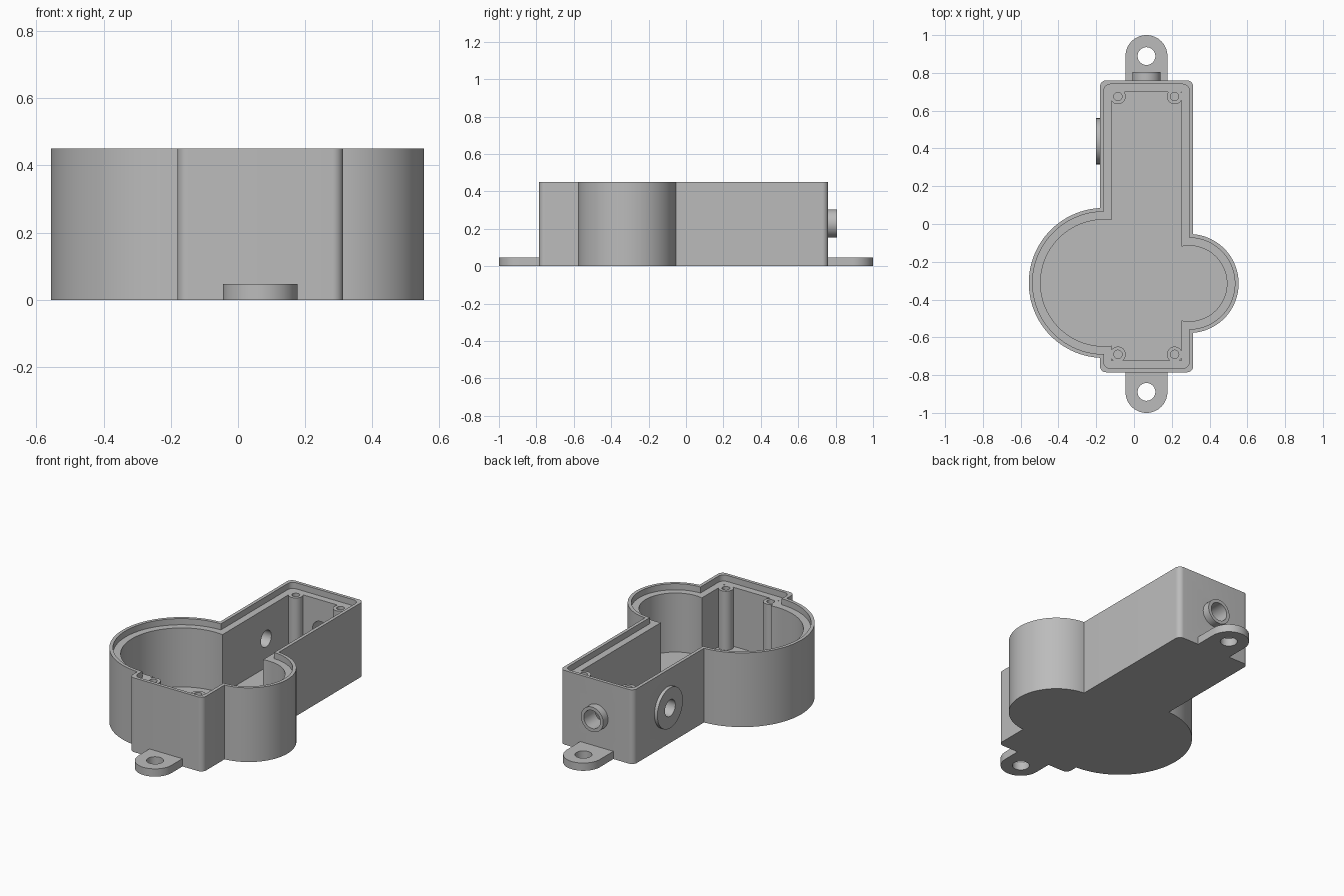
import bpy
import bmesh
from math import cos, sin, pi, radians
from mathutils import Matrix, Vector

if "Cube" in bpy.data.objects:
    bpy.data.objects.remove(bpy.data.objects["Cube"], do_unlink=True)

grey = bpy.data.materials.new("plain grey")
grey.use_nodes = True
grey.diffuse_color = (0.5, 0.5, 0.5, 1)
grey.node_tree.nodes["Principled BSDF"].inputs["Base Color"].default_value = (0.5, 0.5, 0.5, 1)

HEIGHT, FLOOR, LEDGE = 0.45, 0.055, 0.413
X0, X1, Y0, Y1 = -0.18, 0.313, -0.785, 0.76
WALL, LIP = 0.062, 0.02
BIG = (-0.16, -0.312, 0.397)
SMALL = (0.292, -0.315, 0.262)
MID_X = 0.066
PORT_Z = 0.228


def arc(x, y, r, start, end, n):
    return [(x + r * cos(radians(start + (end - start) * i / n)),
             y + r * sin(radians(start + (end - start) * i / n))) for i in range(n + 1)]


def circle(x, y, r, n=96):
    return arc(x, y, r, 0, 360, n)[:-1]


def rounded_box(inset, r):
    a, b, c, d = X0 + inset, X1 - inset, Y0 + inset, Y1 - inset
    if r == 0:
        return [(a, c), (b, c), (b, d), (a, d)]
    return (arc(b - r, d - r, r, 0, 90, 8) + arc(a + r, d - r, r, 90, 180, 8)
            + arc(a + r, c + r, r, 180, 270, 8) + arc(b - r, c + r, r, 270, 360, 8))


def prism(name, outline, z0, z1, matrix=None):
    """Extrude a flat outline from z0 to z1."""
    bm = bmesh.new()
    face = bm.faces.new([bm.verts.new((x, y, z0)) for x, y in outline])
    top = bmesh.ops.extrude_face_region(bm, geom=[face])["geom"]
    bmesh.ops.translate(bm, verts=[v for v in top if isinstance(v, bmesh.types.BMVert)],
                        vec=Vector((0, 0, z1 - z0)))
    bmesh.ops.recalc_face_normals(bm, faces=bm.faces)
    if matrix:
        bm.transform(matrix)
    mesh = bpy.data.meshes.new(name)
    bm.to_mesh(mesh)
    bm.free()
    mesh.materials.append(grey)
    obj = bpy.data.objects.new(name, mesh)
    bpy.context.collection.objects.link(obj)
    return obj


def combine(target, tool, operation):
    """Boolean the tool into the target, then discard the tool."""
    mod = target.modifiers.new("boolean", "BOOLEAN")
    mod.operation = operation
    mod.solver = "EXACT"
    mod.object = tool
    bpy.ops.object.select_all(action="DESELECT")
    bpy.context.view_layer.objects.active = target
    target.select_set(True)
    bpy.ops.object.modifier_apply(modifier=mod.name)
    bpy.data.objects.remove(tool, do_unlink=True)


def footprint(inset, corner):
    """The rectangle and two round bays, all inset by the same amount."""
    return [rounded_box(inset, corner)] + [circle(x, y, r - inset) for x, y, r in (BIG, SMALL)]


# Outer body
outer = footprint(0, 0.032)
shell = prism("housing_shell", outer[0], 0, HEIGHT)
for outline in outer[1:]:
    combine(shell, prism("bay", outline, 0, HEIGHT), "UNION")

# Lid rebate, then the deep cavity
for outline in footprint(LIP, 0.035):
    combine(shell, prism("rebate_cutter", outline, LEDGE, HEIGHT + 0.1), "DIFFERENCE")
for outline in footprint(WALL, 0):
    combine(shell, prism("cavity_cutter", outline, FLOOR, HEIGHT + 0.1), "DIFFERENCE")

# Screw posts in the four corners
posts = [(x, y) for x in (-0.085, 0.215) for y in (-0.69, 0.675)]
for x, y in posts:
    combine(shell, prism("post", circle(x, y, 0.041, 40), FLOOR - 0.02, LEDGE), "UNION")
for x, y in posts:
    combine(shell, prism("screw_cutter", circle(x, y, 0.022, 32), 0.15, HEIGHT), "DIFFERENCE")

# Ports through the back wall and the right wall
back_port = Matrix.Translation((MID_X, Y1, PORT_Z)) @ Matrix.Rotation(-pi / 2, 4, "X")
side_port = Matrix.Translation((X0, 0.438, PORT_Z)) @ Matrix.Rotation(-pi / 2, 4, "Y")
parts = [shell]
for name, matrix, radius, bore, depth in (("back_cable_collar", back_port, 0.075, 0.055, 0.046),
                                          ("side_port_disc", side_port, 0.122, 0.05, 0.02)):
    combine(shell, prism("port_cutter", circle(0, 0, bore, 48), -0.1, 0.1, matrix), "DIFFERENCE")
    collar = prism(name, circle(0, 0, radius, 64), 0, depth, matrix)
    combine(collar, prism("bore_cutter", circle(0, 0, bore, 48), -0.1, 0.1, matrix), "DIFFERENCE")
    parts.append(collar)

# Mounting tabs at both ends
for name, side, wall_y in (("front_mounting_tab", -1, Y0), ("back_mounting_tab", 1, Y1)):
    r, y = 0.111, side * 0.889
    outline = arc(MID_X, y, r, 0, side * 180, 32) + [(MID_X - r, wall_y), (MID_X + r, wall_y)]
    tab = prism(name, outline, 0, 0.047)
    combine(tab, prism("tab_cutter", circle(MID_X, y, 0.047, 48), -0.1, 0.1), "DIFFERENCE")
    parts.append(tab)

# Smooth curved walls, crisp edges
bpy.ops.object.select_all(action="DESELECT")
for part in parts:
    part.select_set(True)
bpy.context.view_layer.objects.active = shell
bpy.ops.object.shade_smooth_by_angle(angle=radians(30))
